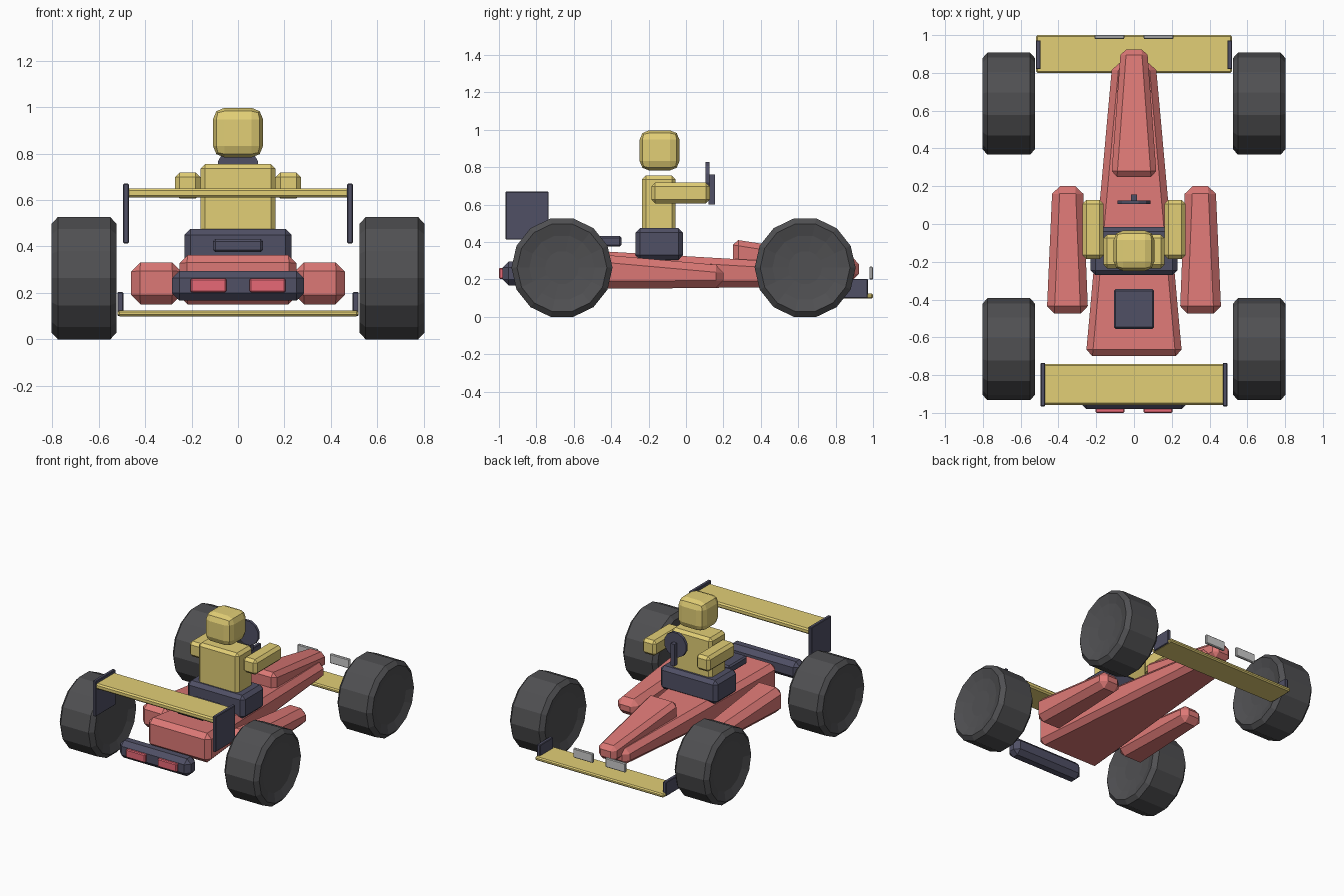
import bpy, bmesh, math

if "Cube" in bpy.data.objects:
    bpy.data.objects.remove(bpy.data.objects["Cube"])


def material(name, rgb):
    m = bpy.data.materials.new(name)
    m.diffuse_color = (*rgb, 1)
    m.use_nodes = True
    m.node_tree.nodes["Principled BSDF"].inputs["Base Color"].default_value = m.diffuse_color
    return m


RED = material("red_paint", (0.72, 0.19, 0.18))
YELLOW = material("yellow_paint", (0.76, 0.62, 0.18))
DARK = material("dark_trim", (0.08, 0.08, 0.13))
TYRE = material("tyre_rubber", (0.08, 0.08, 0.085))
LAMP = material("tail_lamp_red", (0.80, 0.14, 0.18))


def finish(name, bm, mat):
    bmesh.ops.recalc_face_normals(bm, faces=bm.faces)
    me = bpy.data.meshes.new(name)
    bm.to_mesh(me)
    bm.free()
    ob = bpy.data.objects.new(name, me)
    bpy.context.collection.objects.link(ob)
    if mat:
        me.materials.append(mat)
    return ob


def loft(name, back, front, mat, bevel=0.0, segments=1):
    """Tapered block between two end rectangles (y, x0, x1, z0, z1)."""
    bm = bmesh.new()
    ends = []
    for y, x0, x1, z0, z1 in (back, front):
        ends.append([bm.verts.new(p) for p in
                     ((x0, y, z0), (x1, y, z0), (x1, y, z1), (x0, y, z1))])
    a, b = ends
    bm.faces.new(a)
    bm.faces.new(b[::-1])
    for i in range(4):
        j = (i + 1) % 4
        bm.faces.new((a[i], b[i], b[j], a[j]))
    bmesh.ops.recalc_face_normals(bm, faces=bm.faces)
    if bevel:
        bmesh.ops.bevel(bm, geom=bm.edges[:], offset=bevel, segments=segments,
                        profile=0.5, affect='EDGES', clamp_overlap=True)
    return finish(name, bm, mat)


def box(name, x, y, z, mat, bevel=0.0, segments=1):
    return loft(name, (y[0], *x, *z), (y[1], *x, *z), mat, bevel, segments)


def lathe_x(name, profile, y, z, sides, mat):
    """Revolve (x, radius) points around an x axis, with flats top and bottom."""
    bm = bmesh.new()
    rings = []
    for x, r in profile:
        rings.append([bm.verts.new((x, y + r * math.sin(t), z + r * math.cos(t)))
                      for t in [2 * math.pi * (k + 0.5) / sides for k in range(sides)]])
    for a, b in zip(rings, rings[1:]):
        for i in range(sides):
            j = (i + 1) % sides
            bm.faces.new((a[i], a[j], b[j], b[i]))
    bm.faces.new(rings[0])
    bm.faces.new(rings[-1])
    return finish(name, bm, mat)


# Body and raised nose
loft("body", (-0.70, -0.255, 0.255, 0.15, 0.365),
     (0.85, -0.115, 0.115, 0.16, 0.275), RED, 0.035)
loft("nose", (0.25, -0.12, 0.12, 0.20, 0.415),
     (0.925, -0.07, 0.07, 0.20, 0.31), RED, 0.03)

# Seat, engine cover and driver
box("seat", (-0.23, 0.23), (-0.27, -0.015), (0.305, 0.475), DARK, 0.025)
box("engine_cover", (-0.107, 0.107), (-0.555, -0.345), (0.375, 0.432), DARK, 0.01)
box("torso", (-0.162, 0.162), (-0.235, -0.055), (0.44, 0.755), YELLOW, 0.02)
box("head", (-0.108, 0.108), (-0.248, -0.035), (0.783, 0.997), YELLOW, 0.05, 2)

# Steering wheel and column
disc = lathe_x("steering_wheel", [(-0.01, 0.09), (0.01, 0.09)], 0, 0, 12, DARK)
disc.rotation_euler.z = math.pi / 2
disc.location = (0, 0.115, 0.742)
box("steering_column", (-0.015, 0.015), (0.12, 0.155), (0.60, 0.76), DARK)

# Wings
box("rear_wing", (-0.48, 0.48), (-0.957, -0.74), (0.61, 0.65), YELLOW, 0.01)
box("front_wing", (-0.518, 0.518), (0.80, 1.0), (0.098, 0.125), YELLOW, 0.008)

# Rear bumper
box("rear_bumper", (-0.285, 0.285), (-0.98, -0.87), (0.168, 0.295), DARK, 0.032)


def span(s, a, b):
    return (a, b) if s > 0 else (-b, -a)


# Wheel section: inner dish, shoulders, tread, outer dish
half = [(0.11, 0.09), (0.12, 0.175), (0.14, 0.24), (0.113, 0.27)]
wheel = [(-x, r) for x, r in half] + [(x, r) for x, r in half[::-1]]

# Mirrored parts
for s, side in ((-1, "left"), (1, "right")):
    for y, end in ((-0.663, "rear"), (0.637, "front")):
        lathe_x(f"{end}_wheel_{side}", [(s * 0.663 + x, r) for x, r in wheel],
                y, 0.263, 14, TYRE)
    loft(f"side_pod_{side}", (-0.475, *span(s, 0.243, 0.462), 0.15, 0.335),
         (0.20, *span(s, 0.27, 0.432), 0.155, 0.275), RED, 0.04)
    box(f"arm_{side}", span(s, 0.162, 0.272), (-0.185, 0.127), (0.607, 0.718),
        YELLOW, 0.02)
    box(f"rear_wing_plate_{side}", span(s, 0.47, 0.495), (-0.965, -0.735),
        (0.413, 0.67), DARK, 0.004)
    box(f"front_wing_plate_{side}", span(s, 0.494, 0.52), (0.82, 0.972),
        (0.10, 0.203), DARK, 0.004)
    box(f"tail_lamp_{side}", span(s, 0.05, 0.205), (-1.0, -0.96),
        (0.202, 0.262), LAMP, 0.006)
    box(f"headlamp_{side}", span(s, 0.05, 0.21), (0.98, 1.0),
        (0.20, 0.268), None, 0.005)
